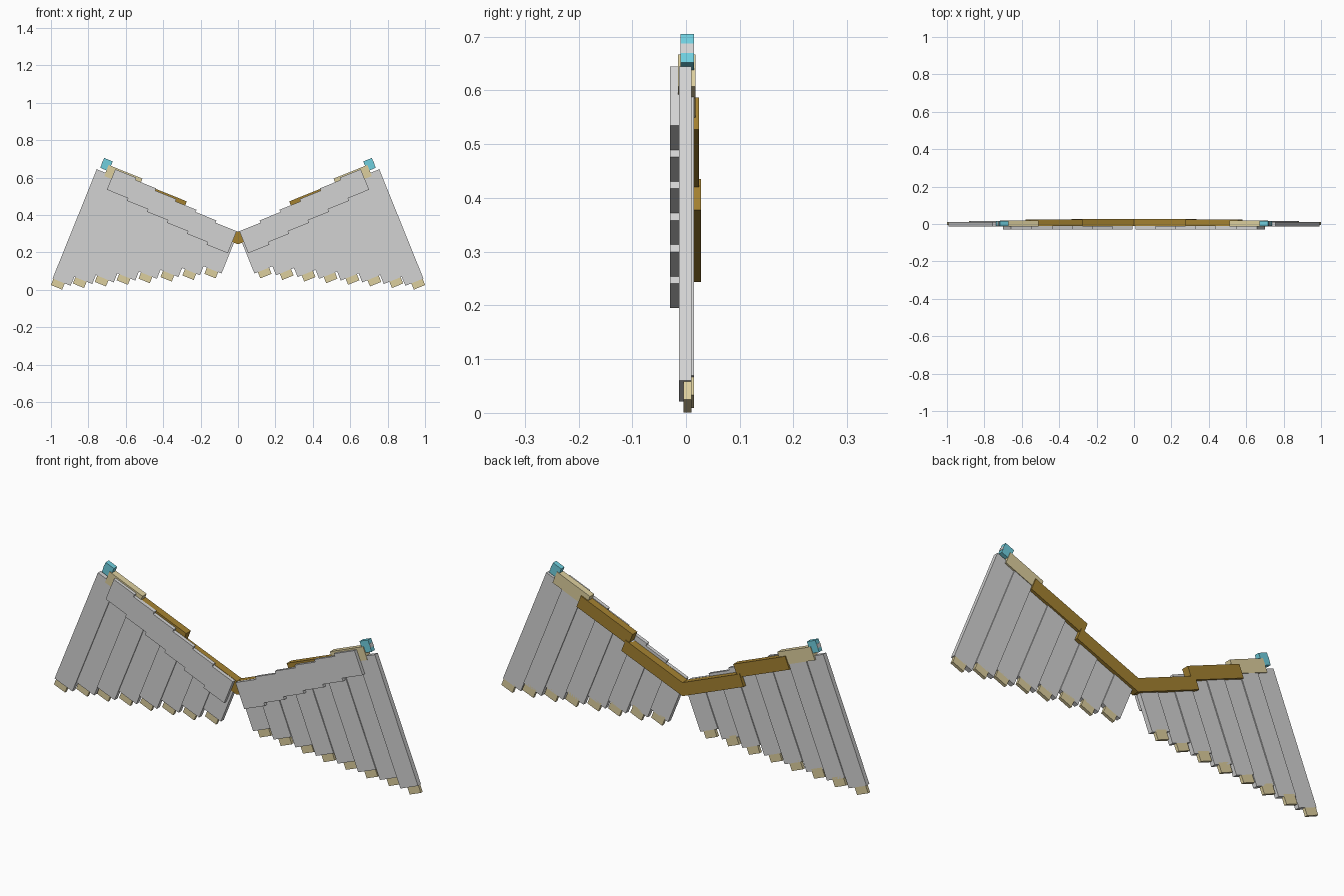
import bpy, bmesh, math
from mathutils import Matrix, Vector

cube = bpy.data.objects.get("Cube")
if cube:
    bpy.data.objects.remove(cube, do_unlink=True)


def make_material(name, rgb):
    mat = bpy.data.materials.new(name)
    mat.use_nodes = True
    colour = (*rgb, 1.0)
    mat.diffuse_color = colour
    mat.node_tree.nodes["Principled BSDF"].inputs["Base Color"].default_value = colour
    return mat


GREY = make_material("feather grey", (0.65, 0.65, 0.65))
TAN = make_material("pale gold", (0.72, 0.62, 0.34))
BROWN = make_material("dark gold", (0.37, 0.22, 0.03))
BLUE = make_material("gem blue", (0.16, 0.62, 0.73))

# Wing frame: a runs outwards along the arm, b runs down the feathers
WING = Matrix.Translation((0, 0, 0.31)) @ Matrix.Rotation(math.radians(-22), 4, 'Y')


def wing_box(name, a, b, y, mat):
    """Box in the wing frame, mitred at the centre and mirrored to both sides."""
    lo, hi = Vector((a[0], y[0], -b[1])), Vector((a[1], y[1], -b[0]))
    bm = bmesh.new()
    bmesh.ops.create_cube(bm, size=1.0)
    bmesh.ops.transform(
        bm, verts=bm.verts,
        matrix=WING @ Matrix.Translation((lo + hi) / 2) @ Matrix.Diagonal((*(hi - lo), 1)))
    mesh = bpy.data.meshes.new(name)
    bm.to_mesh(mesh)
    bm.free()
    mesh.materials.append(mat)
    obj = bpy.data.objects.new(name, mesh)
    bpy.context.collection.objects.link(obj)
    mirror = obj.modifiers.new("both sides", 'MIRROR')
    mirror.use_bisect_axis[0] = True
    return obj


# Long flight feathers with gold tips, alternating slightly in depth
COUNT = 8
for k in range(COUNT):
    t = k / (COUNT - 1)
    shift = 0.0 if k % 2 else 0.005
    centre = 0.05 + 0.7235 * t
    end = 0.24 + 0.363 * t
    wing_box(f"feather_{k + 1}", (centre - 0.052, centre + 0.052),
             (0.02 - 0.047 * t, end), (-0.013 + shift, 0.010 + shift), GREY)
    tip = 0.05 + 0.7385 * t
    wing_box(f"feather_tip_{k + 1}", (tip - 0.0325, tip + 0.0325),
             (end - 0.01, end + 0.036), (-0.005 + shift, 0.010 + shift), TAN)

# Stepped short feathers layered on the front
for k in range(6):
    start = 0.008 + 0.121 * k
    wing_box(f"covert_{k + 1}", (start, start + 0.121),
             (-0.0128 * k, 0.127 - 0.0146 * k), (-0.030, -0.012), GREY)

# Arm segments along the leading edge
wing_box("inner_arm", (-0.03, 0.335), (0.0, 0.062), (-0.010, 0.028), BROWN)
wing_box("middle_arm", (0.315, 0.62), (-0.048, 0.016), (-0.012, 0.024), BROWN)
wing_box("outer_arm", (0.58, 0.775), (-0.072, -0.008), (-0.0145, 0.018), TAN)

# Gem at the wing joint with a pale band on its outer end
wing_box("joint_gem", (0.762, 0.811), (-0.098, -0.041), (-0.010, 0.015), BLUE)
wing_box("gem_band", (0.810, 0.8125), (-0.079, -0.060), (-0.010, 0.015), GREY)
